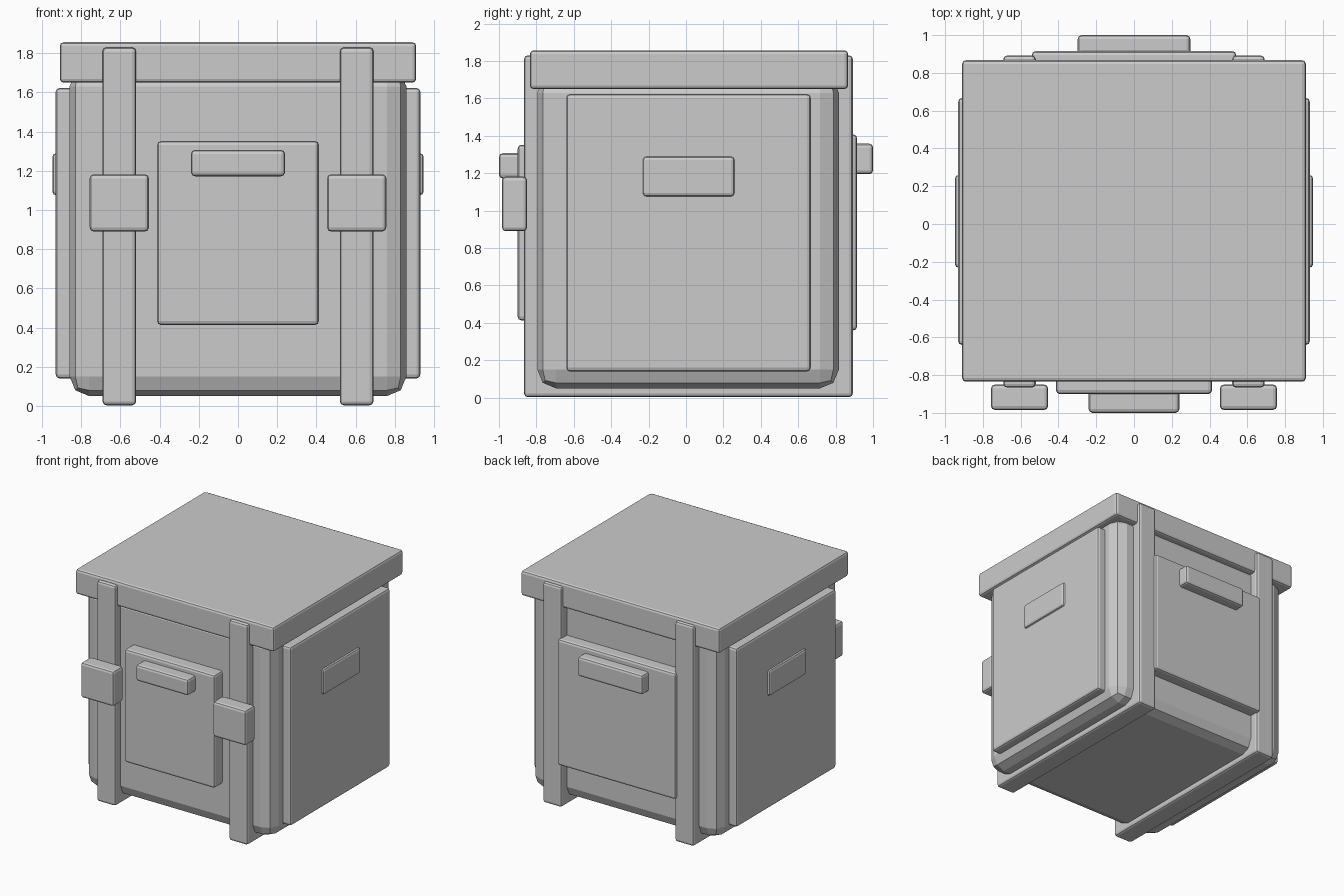
import bpy
import bmesh

if "Cube" in bpy.data.objects:
    bpy.data.objects.remove(bpy.data.objects["Cube"])


def box(name, x, y, z, bevel=0.02, segments=2):
    """Bevelled box given as (min, max) ranges on each axis."""
    bm = bmesh.new()
    bmesh.ops.create_cube(bm, size=1)
    for v in bm.verts:
        for i, (lo, hi) in enumerate((x, y, z)):
            v.co[i] = hi if v.co[i] > 0 else lo
    bmesh.ops.bevel(bm, geom=bm.edges[:], offset=bevel, segments=segments,
                    profile=0.5, affect='EDGES')
    mesh = bpy.data.meshes.new(name)
    bm.to_mesh(mesh)
    bm.free()
    obj = bpy.data.objects.new(name, mesh)
    bpy.context.collection.objects.link(obj)
    return obj


def pair(name, x, y, z):
    """Box on the right plus its mirror image on the left."""
    box(name + "_right", x, y, z)
    box(name + "_left", (-x[1], -x[0]), y, z)


# main crate body with wide chamfered edges, and its overhanging lid
box("body", (-0.86, 0.86), (-0.795, 0.817), (0.05, 1.73), bevel=0.1)
box("lid", (-0.91, 0.91), (-0.835, 0.867), (1.65, 1.857))

# straps wrapping the front, underside and back, with front latches
pair("strap", (0.52, 0.692), (-0.866, 0.892), (0.003, 1.83))
pair("latch", (0.455, 0.757), (-0.984, -0.85), (0.89, 1.182))

# front panel and handle
box("front_panel", (-0.413, 0.413), (-0.9, -0.72), (0.413, 1.352))
box("front_handle", (-0.24, 0.24), (-1.0, -0.86), (1.172, 1.307))

# back panel and handle
box("back_panel", (-0.541, 0.541), (0.75, 0.915), (0.36, 1.407))
box("back_handle", (-0.298, 0.298), (0.86, 1.0), (1.195, 1.358))

# side panels and grip plates
pair("side_panel", (0.78, 0.931), (-0.64, 0.667), (0.14, 1.623))
pair("side_grip", (0.85, 0.948), (-0.232, 0.26), (1.075, 1.29))
